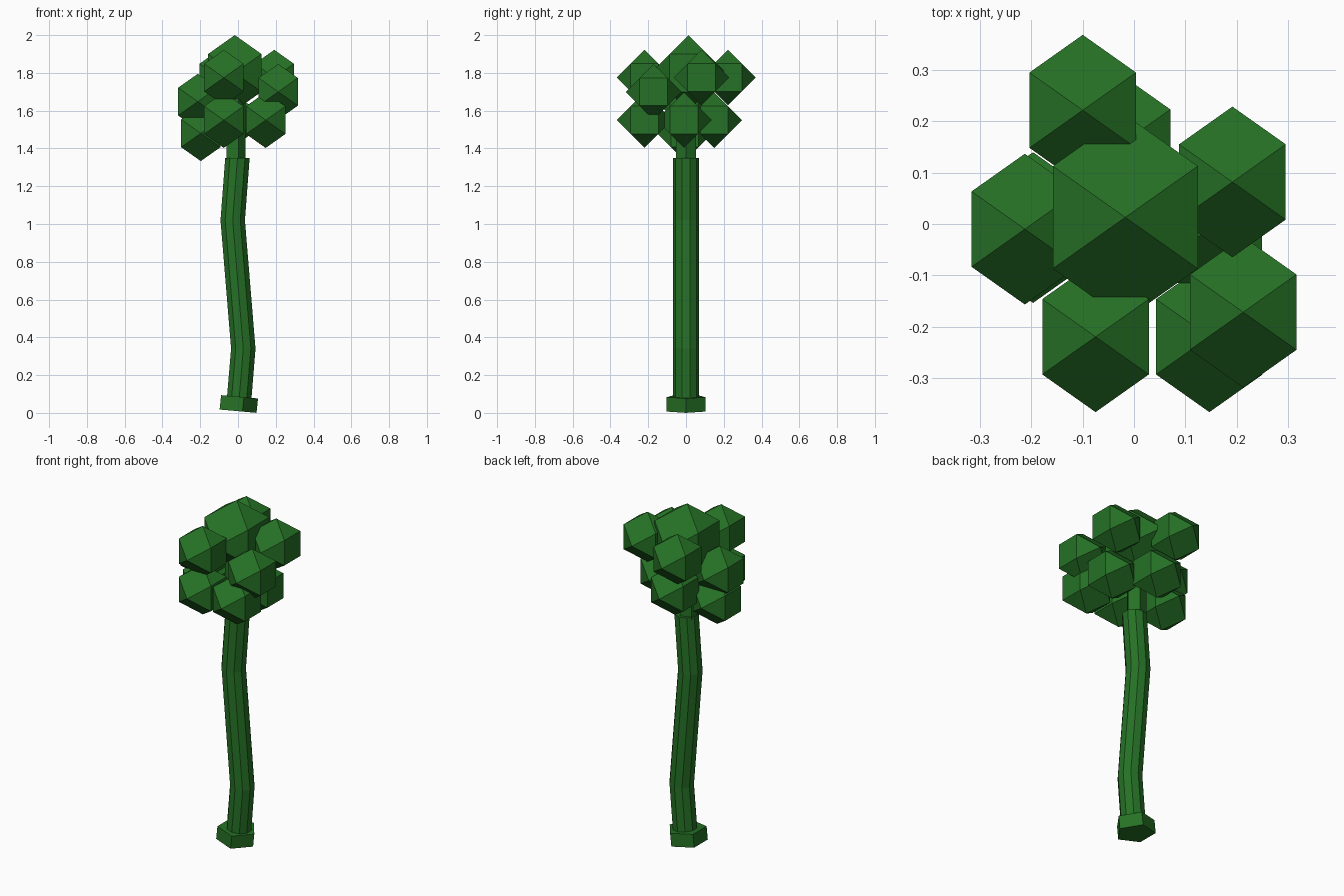
import bpy, bmesh, math
from mathutils import Vector, Matrix

cube = bpy.data.objects.get("Cube")
if cube:
    bpy.data.objects.remove(cube, do_unlink=True)

green = bpy.data.materials.new("leaf_green")
green.use_nodes = True
color = (0.019, 0.165, 0.019, 1)
green.diffuse_color = color
green.node_tree.nodes["Principled BSDF"].inputs["Base Color"].default_value = color


def finish(name, bm):
    bmesh.ops.recalc_face_normals(bm, faces=bm.faces)
    mesh = bpy.data.meshes.new(name)
    bm.to_mesh(mesh)
    bm.free()
    mesh.materials.append(green)
    obj = bpy.data.objects.new(name, mesh)
    bpy.context.collection.objects.link(obj)
    return obj


def tube(name, rings, sides, turn=0.0):
    """Closed tube through rings of (centre x, centre z, radius, slope of the ring)."""
    bm = bmesh.new()
    loops = []
    for x, z, radius, slope in rings:
        loop = []
        for i in range(sides):
            a = math.tau * i / sides + turn
            dx = radius * math.cos(a)
            loop.append(bm.verts.new((x + dx, radius * math.sin(a), z - slope * dx)))
        loops.append(loop)
    for low, high in zip(loops, loops[1:]):
        for i in range(sides):
            j = (i + 1) % sides
            bm.faces.new((low[i], low[j], high[j], high[i]))
    bm.faces.new(loops[0][::-1])
    bm.faces.new(loops[-1])
    return finish(name, bm)


def leaf_clump(name, centre, radius):
    """Cuboctahedron turned an eighth about x, so a square faces each side."""
    bm = bmesh.new()
    s = (-1, 0, 1)
    for p in [Vector((x, y, z)) for x in s for y in s for z in s]:
        if abs(p.length_squared - 2) < 0.1:
            bm.verts.new(p.normalized() * radius)
    bmesh.ops.convex_hull(bm, input=bm.verts)
    bmesh.ops.dissolve_limit(bm, angle_limit=0.02, verts=bm.verts, edges=bm.edges)
    turn = Matrix.Rotation(math.pi / 4, 4, 'X')
    bmesh.ops.transform(bm, matrix=Matrix.Translation(centre) @ turn, verts=bm.verts)
    return finish(name, bm)


# Tilted pentagonal foot
tube("base", [(-0.010, 0.010, 0.108, 0.09), (-0.002, 0.086, 0.108, 0.09)], 5)

# Gently bent trunk
tube("trunk", [(0.004, 0.05, 0.068, 0.09), (0.028, 0.34, 0.068, 0.0),
               (-0.028, 1.02, 0.068, 0.0), (-0.003, 1.35, 0.068, 0.0)],
     10, math.pi / 10)

# Thin stem that carries the crown
tube("crown_stem", [(-0.015, 1.3, 0.056, 0), (-0.015, 1.75, 0.056, 0)], 5)

# Crown
leaf_clump("top_clump", (-0.017, 0.013, 1.8), 0.2)
clumps = [
    (-0.10, 0.222, 1.775), (0.192, 0.082, 1.775), (0.213, -0.172, 1.70),
    (-0.075, -0.22, 1.775), (-0.213, -0.01, 1.648), (-0.197, -0.007, 1.48),
    (0.147, -0.22, 1.55), (-0.075, -0.22, 1.55), (-0.033, 0.15, 1.55),
    (0.146, -0.01, 1.55),
]
for i, centre in enumerate(clumps, 1):
    leaf_clump(f"leaf_clump_{i}", centre, 0.147)
